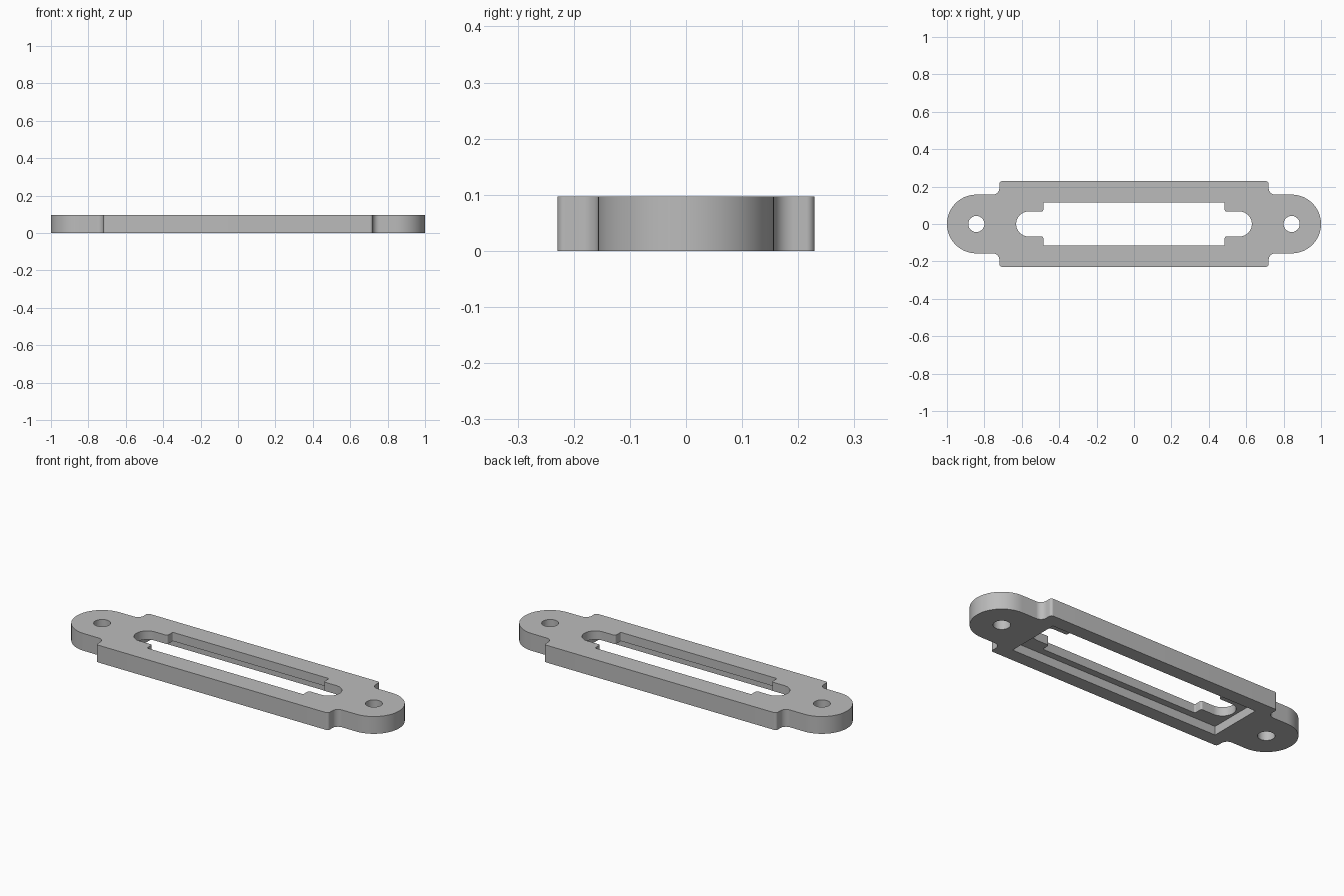
import bpy
import bmesh
import math
from mathutils import Vector

HEIGHT = 0.097
RECESS = 0.048

cube = bpy.data.objects.get("Cube")
if cube:
    bpy.data.objects.remove(cube, do_unlink=True)

grey = bpy.data.materials.new("plain grey")
grey.use_nodes = True
colour = (0.5, 0.5, 0.5, 1)
grey.diffuse_color = colour
grey.node_tree.nodes["Principled BSDF"].inputs["Base Color"].default_value = colour


def mirror_quarter(corners):
    """Reflect (x, y, radius) corners of one quadrant into a closed outline."""
    half = corners + [(-x, y, r) for x, y, r in reversed(corners)]
    return half + [(x, -y, r) for x, y, r in reversed(half)]


def fillet(corners, step=math.radians(6)):
    """Replace each corner by an arc of its radius."""
    path = []
    for i, (x, y, r) in enumerate(corners):
        p = Vector((x, y))
        a = (Vector(corners[i - 1][:2]) - p).normalized()
        b = (Vector(corners[(i + 1) % len(corners)][:2]) - p).normalized()
        if r == 0:
            path.append(p)
            continue
        half = a.angle(b) / 2
        centre = p + (a + b).normalized() * r / math.sin(half)
        start = p + a * r / math.tan(half) - centre
        end = p + b * r / math.tan(half) - centre
        sweep = math.atan2(start.cross(end), start.dot(end))
        count = max(3, round(abs(sweep) / step))
        for k in range(count + 1):
            t = sweep * k / count
            path.append(centre + Vector((start.x * math.cos(t) - start.y * math.sin(t),
                                         start.x * math.sin(t) + start.y * math.cos(t))))
    return path


def prism(name, path, low, high):
    bm = bmesh.new()
    base = bm.faces.new([bm.verts.new((p.x, p.y, low)) for p in path])
    top = bmesh.ops.extrude_face_region(bm, geom=[base])["geom"]
    bmesh.ops.translate(bm, vec=(0, 0, high - low),
                        verts=[v for v in top if isinstance(v, bmesh.types.BMVert)])
    bmesh.ops.remove_doubles(bm, verts=bm.verts, dist=0.0002)
    bmesh.ops.recalc_face_normals(bm, faces=bm.faces)
    mesh = bpy.data.meshes.new(name)
    bm.to_mesh(mesh)
    bm.free()
    mesh.materials.append(grey)
    obj = bpy.data.objects.new(name, mesh)
    bpy.context.collection.objects.link(obj)
    return obj


# Plate with a wide body and rounded mounting ears
EAR = 0.157
plate = prism("mounting_plate", fillet(mirror_quarter([
    (1, EAR, EAR - 0.00005), (0.72, EAR, 0.035), (0.72, 0.229, 0.014)])), 0, HEIGHT)

# Stepped slot through the plate, with round ends
SLOT_END = 0.067
slot = prism("slot_cutter", fillet(mirror_quarter([
    (0.63, SLOT_END, SLOT_END - 0.00005), (0.485, SLOT_END, 0.01),
    (0.485, 0.115, 0.006)])), -0.1, 0.2)

# Rectangular recess in the underside
recess = prism("recess_cutter", fillet(mirror_quarter([(0.645, 0.153, 0)])), -0.1, RECESS)

# Screw hole in each ear
cutters = [slot, recess]
for side, label in ((1, "left"), (-1, "right")):
    ring = [Vector((side * 0.843 + 0.043 * math.cos(a), 0.043 * math.sin(a)))
            for a in (math.tau * k / 48 for k in range(48))]
    cutters.append(prism(label + "_hole_cutter", ring, -0.1, 0.2))

bpy.context.view_layer.objects.active = plate
for cutter in cutters:
    mod = plate.modifiers.new(cutter.name, "BOOLEAN")
    mod.operation = "DIFFERENCE"
    mod.solver = "EXACT"
    mod.object = cutter
    bpy.ops.object.modifier_apply(modifier=mod.name)
    bpy.data.objects.remove(cutter, do_unlink=True)

bpy.ops.object.select_all(action="DESELECT")
plate.select_set(True)
bpy.ops.object.shade_smooth_by_angle(angle=math.radians(30))
